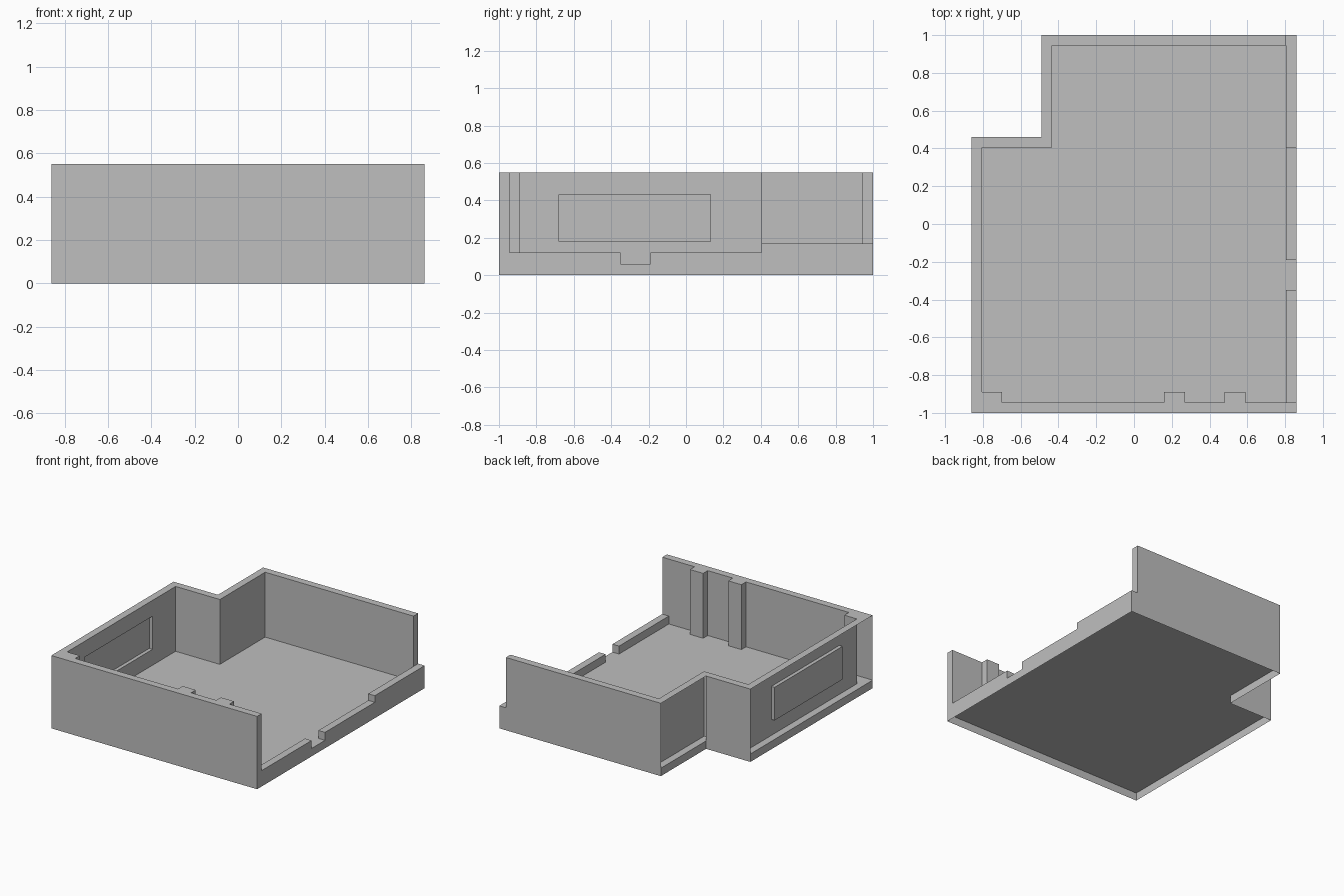
import bpy, bmesh
from mathutils import Vector

cube = bpy.data.objects.get("Cube")
if cube:
    bpy.data.objects.remove(cube, do_unlink=True)

grey = bpy.data.materials.new("plain_grey")
grey.use_nodes = True
colour = (0.52, 0.52, 0.52, 1)
grey.diffuse_color = colour
grey.node_tree.nodes["Principled BSDF"].inputs["Base Color"].default_value = colour

FLOOR, TOP = 0.06, 0.55
OUT, IN = 0.86, 0.805           # outer and inner wall planes in x
FRONT_IN, PILASTER = -0.945, -0.89


def prism(outline, z0, z1):
    """Extrude an outline upwards, leaving the underside open."""
    bm = bmesh.new()
    base = bm.faces.new([bm.verts.new((x, y, z0)) for x, y in outline])
    ext = bmesh.ops.extrude_face_region(bm, geom=[base], use_keep_orig=True)
    verts = [g for g in ext["geom"] if isinstance(g, bmesh.types.BMVert)]
    bmesh.ops.translate(bm, verts=verts, vec=(0, 0, z1 - z0))
    bmesh.ops.recalc_face_normals(bm, faces=bm.faces[:])
    under = [f for f in bm.faces if all(abs(v.co.z - z0) < 1e-5 for v in f.verts)]
    bmesh.ops.delete(bm, geom=under, context="FACES")
    bmesh.ops.recalc_face_normals(bm, faces=bm.faces[:])
    return bm


def finish(name, bm):
    mesh = bpy.data.meshes.new(name)
    bm.to_mesh(mesh)
    bm.free()
    mesh.materials.append(grey)
    obj = bpy.data.objects.new(name, mesh)
    bpy.context.collection.objects.link(obj)


# Floor slab, hollow underneath
corner = [(-OUT, -1), (-OUT, 0.46), (-0.49, 0.46), (-0.49, 1)]
finish("floor", prism(corner + [(OUT, 1), (OUT, -1)], 0, FLOOR))

# Tall wall around three sides, with pilasters along the front wall
inner = [(IN, 0.945), (-0.435, 0.945), (-0.435, 0.405), (-IN, 0.405),
         (-IN, PILASTER), (-0.70, PILASTER), (-0.70, FRONT_IN)]
for x0, x1 in ((0.16, 0.27), (0.48, 0.59)):
    inner += [(x0, FRONT_IN), (x0, PILASTER), (x1, PILASTER), (x1, FRONT_IN)]
walls = prism([(OUT, -1)] + corner + [(IN, 1)] + inner + [(OUT, FRONT_IN)], FLOOR, TOP)

# The outer skin of the right-hand walls is open
walls.normal_update()
skin = [f for f in walls.faces if f.normal.x < -0.9 and f.calc_area() > 0.1]
bmesh.ops.delete(walls, geom=skin, context="FACES")


def window_wall():
    return [f for f in walls.faces if all(abs(v.co.x + IN) < 1e-4 for v in f.verts)]


# Recessed window in the right-hand wall
for point, normal in (((0, -0.68, 0), (0, 1, 0)), ((0, 0.13, 0), (0, 1, 0)),
                      ((0, 0, 0.18), (0, 0, 1)), ((0, 0, 0.43), (0, 0, 1))):
    faces = window_wall()
    edges = list({e for f in faces for e in f.edges})
    verts = list({v for f in faces for v in f.verts})
    bmesh.ops.bisect_plane(walls, geom=faces + edges + verts, plane_co=point, plane_no=normal)
middle = Vector((-IN, -0.275, 0.305))
pane = min(window_wall(), key=lambda f: (f.calc_center_median() - middle).length)
pane = bmesh.ops.extrude_discrete_faces(walls, faces=[pane])["faces"][0]
bmesh.ops.translate(walls, verts=pane.verts[:], vec=(-0.027, 0, 0))

# Merge the wall panels around the window back into plain surfaces
bmesh.ops.dissolve_limit(walls, angle_limit=0.01, verts=walls.verts[:], edges=walls.edges[:])
finish("walls", walls)

# Low curbs along the open side, with a doorway gap
for name, y0, y1, top in (("front_curb", FRONT_IN, -0.35, 0.12),
                          ("middle_curb", -0.19, 0.405, 0.12),
                          ("back_curb", 0.405, 1, 0.17)):
    finish(name, prism([(IN, y0), (OUT, y0), (OUT, y1), (IN, y1)], FLOOR, top))
